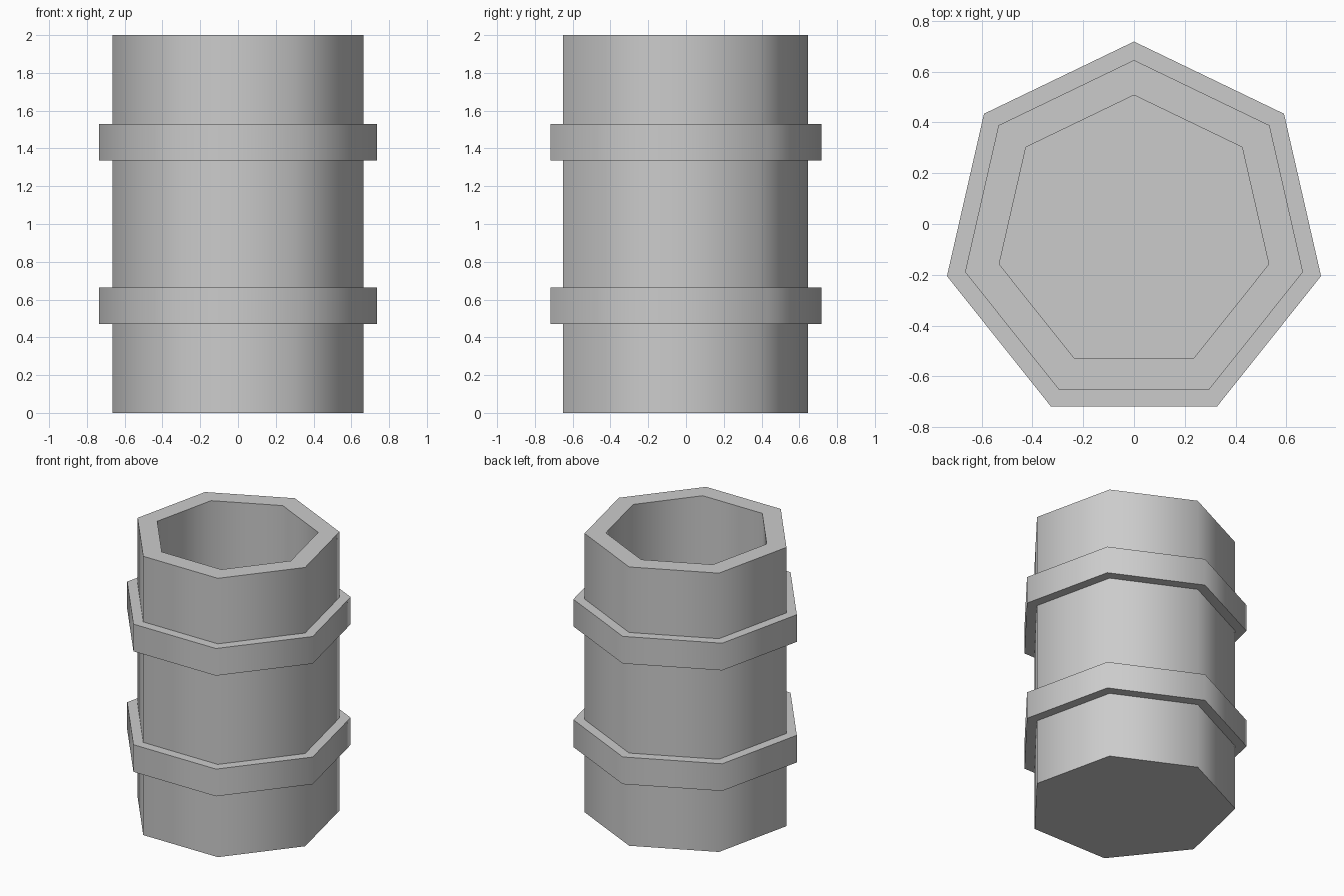
import bpy, bmesh
from math import cos, sin, pi, radians

if "Cube" in bpy.data.objects:
    bpy.data.objects.remove(bpy.data.objects["Cube"])

SIDES = 7
Y_OFFSET = -0.037   # a heptagon is not symmetric in y, so shift it to centre its bounds
BODY, HOOP, BORE = 0.682, 0.755, 0.544

# Barrel profile (radius, height): outside from the base up, over the rim, down to the inner floor
profile = [(BODY, 0)]
for low, high in ((0.47, 0.665), (1.335, 1.53)):
    profile += [(BODY, low), (HOOP, low), (HOOP, high), (BODY, high)]
profile += [(BODY, 2), (BORE, 2), (BORE, 0.12)]

# Sweep the profile round seven sides
bm = bmesh.new()
rings = []
for r, z in profile:
    angles = [pi / 2 + 2 * pi * i / SIDES for i in range(SIDES)]
    rings.append([bm.verts.new((r * cos(a), r * sin(a) + Y_OFFSET, z)) for a in angles])
for a, b in zip(rings, rings[1:]):
    for i in range(SIDES):
        j = (i + 1) % SIDES
        bm.faces.new((a[i], a[j], b[j], b[i]))

# Base and inner floor
bm.faces.new(rings[0][::-1])
bm.faces.new(rings[-1])
bmesh.ops.recalc_face_normals(bm, faces=bm.faces[:])

mesh = bpy.data.meshes.new("barrel")
bm.to_mesh(mesh)
bm.free()
barrel = bpy.data.objects.new("barrel", mesh)
bpy.context.collection.objects.link(barrel)

# Smooth round the sides, sharp at hoops and rims
bpy.context.view_layer.objects.active = barrel
barrel.select_set(True)
bpy.ops.object.shade_smooth_by_angle(angle=radians(60))
